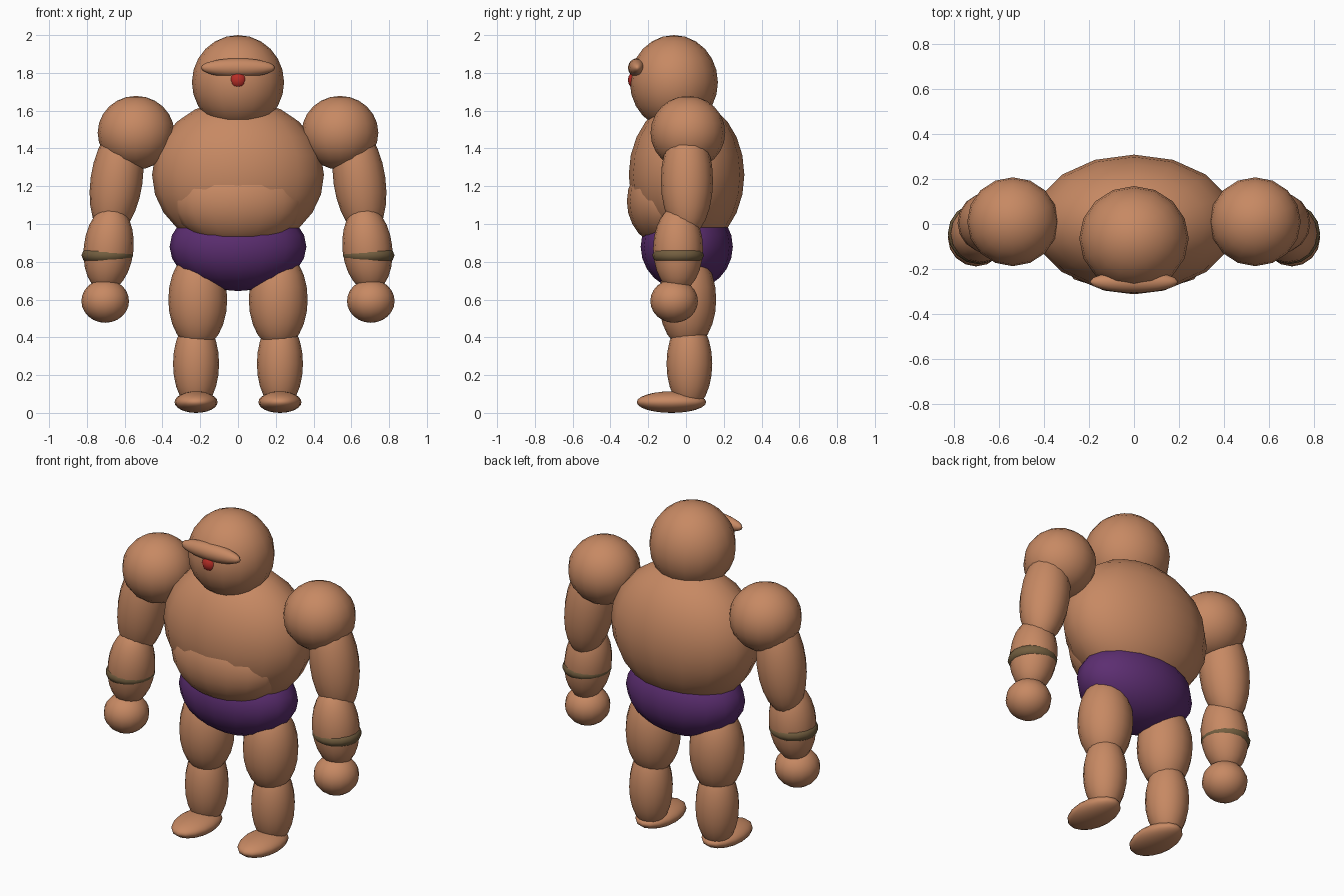
import bpy, math

if "Cube" in bpy.data.objects:
    bpy.data.objects.remove(bpy.data.objects["Cube"])


def mat(name, col):
    m = bpy.data.materials.new(name)
    m.diffuse_color = (*col, 1)
    m.use_nodes = True
    m.node_tree.nodes["Principled BSDF"].inputs["Base Color"].default_value = m.diffuse_color
    return m


skin = mat("tan_skin", (0.57, 0.25, 0.125))
purple = mat("purple_cloth", (0.107, 0.027, 0.165))
red = mat("red_eye", (0.48, 0.027, 0.02))
olive = mat("olive_leather", (0.17, 0.112, 0.05))


def finish(name, material, angle=60):
    o = bpy.context.object
    o.name = name
    o.data.materials.append(material)
    bpy.ops.object.shade_smooth_by_angle(angle=math.radians(angle))
    return o


def blob(name, center, radii, material=skin, tilt=0, seg=16, rings=12):
    """Ellipsoid, tilted around y by degrees."""
    bpy.ops.mesh.primitive_uv_sphere_add(
        segments=seg, ring_count=rings, radius=1, location=center,
        rotation=(0, math.radians(tilt), 0))
    o = bpy.context.object
    o.scale = radii
    return finish(name, material)


# Trunk
blob("torso", (0, 0.003, 1.26), (0.455, 0.306, 0.40))
blob("belly", (0, -0.10, 1.12), (0.345, 0.213, 0.24))
blob("trunks", (0, 0.004, 0.88), (0.362, 0.244, 0.235), purple)

# Head with one eye under a heavy brow
blob("head", (0, -0.064, 1.75), (0.244, 0.233, 0.25))
blob("brow", (0, -0.258, 1.827), (0.197, 0.049, 0.05))
blob("eye", (0, -0.257, 1.762), (0.051, 0.051, 0.051), red, seg=12, rings=8)

# Limbs, mirrored left and right
for side, s in (("left", 1), ("right", -1)):
    blob(side + "_shoulder", (0.54 * s, 0.01, 1.483), (0.203, 0.198, 0.195))
    blob(side + "_upper_arm", (0.643 * s, 0.005, 1.23),
         (0.138, 0.138, 0.30), tilt=-8 * s)
    blob(side + "_forearm", (0.685 * s, -0.042, 0.87),
         (0.132, 0.132, 0.23), tilt=-6 * s)
    blob(side + "_fist", (0.703 * s, -0.063, 0.592), (0.126, 0.126, 0.115))

    # Wrist band
    bpy.ops.mesh.primitive_torus_add(
        major_segments=16, minor_segments=8, major_radius=0.1,
        minor_radius=0.037, location=(0.692 * s, -0.042, 0.834))
    finish(side + "_wrist_band", olive)

    blob(side + "_thigh", (0.213 * s, 0.008, 0.60), (0.156, 0.152, 0.26))
    blob(side + "_calf", (0.222 * s, 0.018, 0.26), (0.122, 0.121, 0.24))
    blob(side + "_foot", (0.222 * s, -0.077, 0.057), (0.114, 0.184, 0.057))
